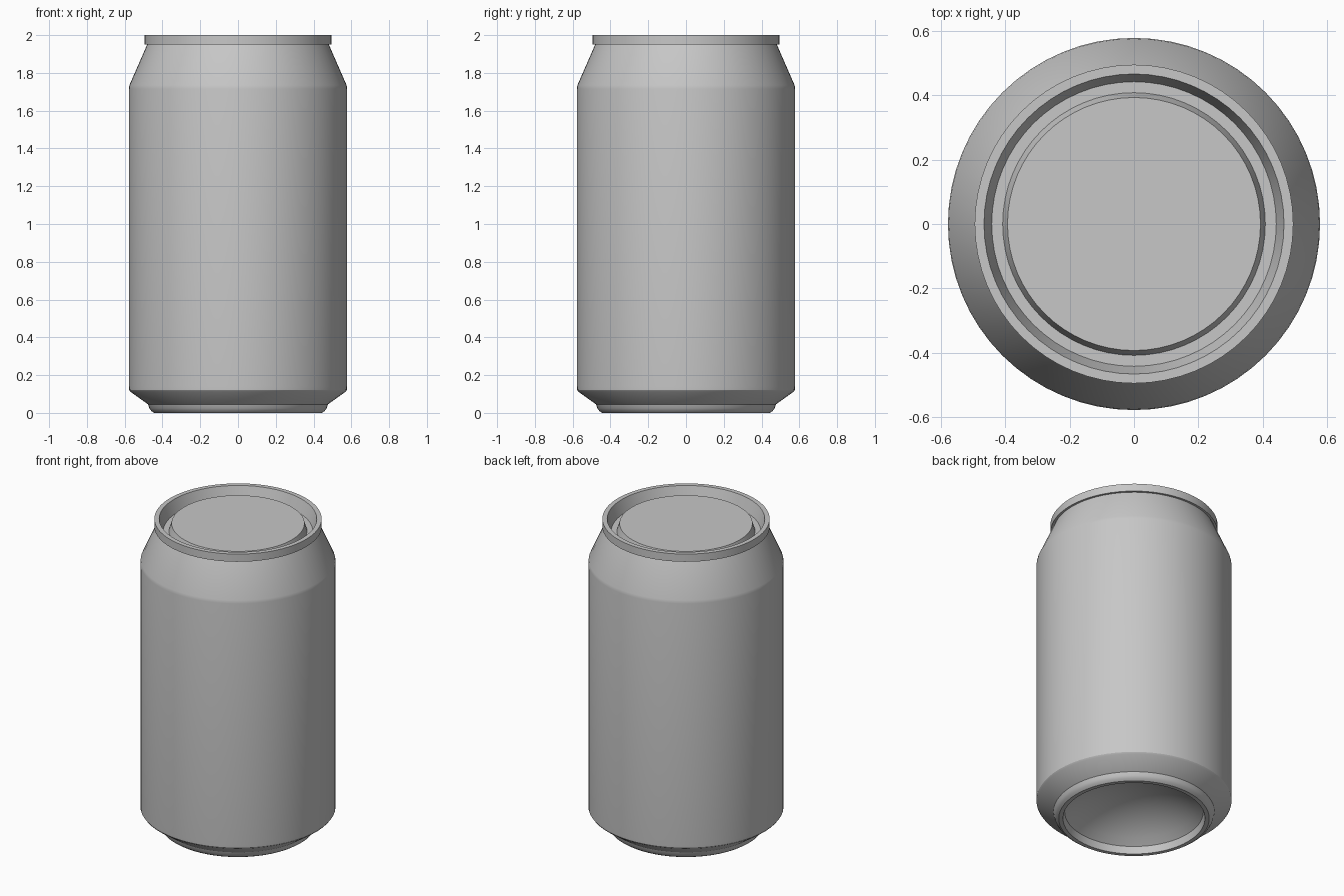
import bpy
import bmesh
import math

if "Cube" in bpy.data.objects:
    bpy.data.objects.remove(bpy.data.objects["Cube"])

SEGMENTS = 64

metal = bpy.data.materials.new("brushed_grey")
metal.diffuse_color = (0.57, 0.57, 0.57, 1)
metal.use_nodes = True
metal.node_tree.nodes["Principled BSDF"].inputs["Base Color"].default_value = metal.diffuse_color


def lathe(name, profile):
    """Revolve an (r, z) profile around the z axis; r = 0 closes to a pole."""
    bm = bmesh.new()
    rings = []
    for r, z in profile:
        if r == 0:
            rings.append([bm.verts.new((0, 0, z))] * SEGMENTS)
        else:
            rings.append([bm.verts.new((r * math.cos(2 * math.pi * i / SEGMENTS),
                                        r * math.sin(2 * math.pi * i / SEGMENTS), z))
                          for i in range(SEGMENTS)])
    for low, high in zip(rings, rings[1:]):
        for i in range(SEGMENTS):
            j = (i + 1) % SEGMENTS
            corners = (low[i], low[j], high[j], high[i])
            bm.faces.new(list(dict.fromkeys(corners)))
    mesh = bpy.data.meshes.new(name)
    bm.to_mesh(mesh)
    bm.free()
    obj = bpy.data.objects.new(name, mesh)
    bpy.context.collection.objects.link(obj)
    mesh.materials.append(metal)
    bpy.ops.object.select_all(action='DESELECT')
    obj.select_set(True)
    bpy.context.view_layer.objects.active = obj
    bpy.ops.object.shade_smooth_by_angle(angle=math.radians(30))
    return obj


# Concave dome under the base, as a circular arc from the centre outwards
dome_r, dome_base, dome_rise = 0.41, 0.045, 0.15
sphere_r = (dome_r ** 2 + dome_rise ** 2) / (2 * dome_rise)
arc = math.asin(dome_r / sphere_r)
dome = [(0, dome_base + dome_rise)]
for k in range(1, 9):
    a = arc * k / 8
    dome.append((sphere_r * math.sin(a),
                 dome_base + dome_rise - sphere_r * (1 - math.cos(a))))

# Stand ring, lower chamfer, straight wall and tapered shoulder
foot = [(0.42, 0), (0.445, 0), (0.459, 0.010), (0.469, 0.024), (0.476, 0.045)]
wall = [(0.57, 0.112), (0.577, 0.122), (0.578, 0.14),
        (0.578, 1.715), (0.575, 1.735), (0.481, 1.95)]

lathe("can_body", dome + foot + wall)

# Rolled rim, sunken groove and raised centre panel
lathe("can_lid", [(0.481, 1.95), (0.495, 1.95), (0.495, 2.0), (0.466, 2.0),
                  (0.442, 1.92), (0.408, 1.92), (0.393, 1.97), (0, 1.97)])
